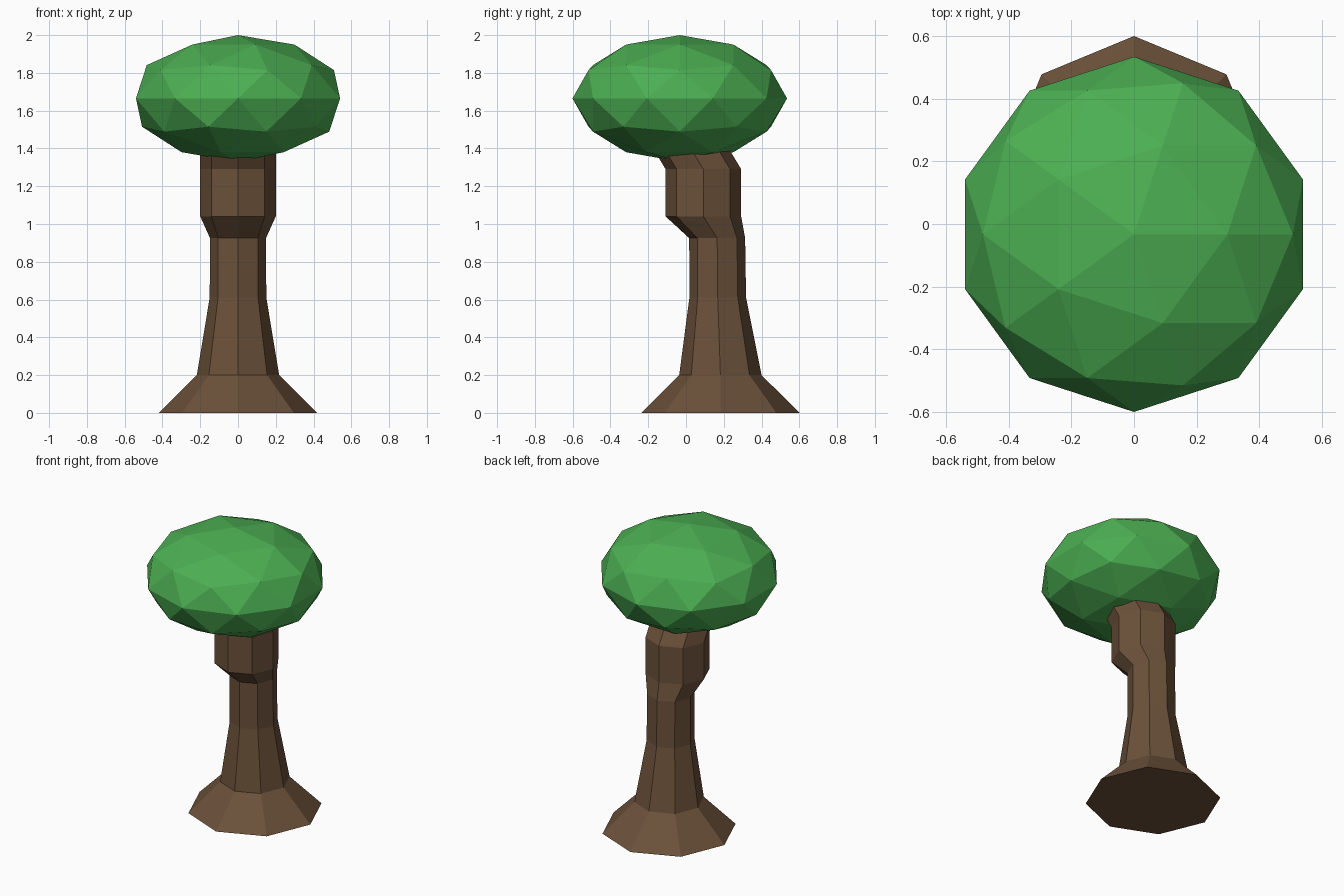
import bpy
import bmesh
from math import cos, sin, pi
from mathutils import Matrix

cube = bpy.data.objects.get("Cube")
if cube:
    bpy.data.objects.remove(cube, do_unlink=True)


def make_material(name, rgb):
    mat = bpy.data.materials.new(name)
    mat.use_nodes = True
    mat.diffuse_color = (*rgb, 1)
    bsdf = mat.node_tree.nodes["Principled BSDF"]
    bsdf.inputs["Base Color"].default_value = (*rgb, 1)
    bsdf.inputs["Roughness"].default_value = 0.9
    return mat


def make_object(name, bm, mat):
    bmesh.ops.recalc_face_normals(bm, faces=bm.faces)
    mesh = bpy.data.meshes.new(name)
    bm.to_mesh(mesh)
    bm.free()
    mesh.materials.append(mat)
    obj = bpy.data.objects.new(name, mesh)
    bpy.context.collection.objects.link(obj)
    return obj


bark = make_material("bark brown", (0.147, 0.082, 0.042))
leaf = make_material("leaf green", (0.072, 0.43, 0.085))

# Trunk: stacked octagonal rings (height, radius, y centre), bending forward
SIDES = 8
rings = [
    (0.0, 0.418, 0.183),
    (0.2, 0.218, 0.182),
    (0.61, 0.15, 0.168),
    (0.925, 0.148, 0.165),
    (1.04, 0.2, 0.092),
    (1.29, 0.2, 0.092),
    (1.46, 0.2, -0.01),
]
bm = bmesh.new()
loops = []
for z, r, cy in rings:
    angles = [2 * pi * i / SIDES for i in range(SIDES)]
    loops.append([bm.verts.new((r * cos(a), cy + r * sin(a), z)) for a in angles])
for low, high in zip(loops, loops[1:]):
    for i in range(SIDES):
        j = (i + 1) % SIDES
        bm.faces.new((low[i], low[j], high[j], high[i]))
bm.faces.new(loops[0])
bm.faces.new(loops[-1])
make_object("trunk", bm, bark)

# Canopy: flattened faceted ball
bm = bmesh.new()
bmesh.ops.create_icosphere(bm, subdivisions=2, radius=1)
bmesh.ops.transform(
    bm,
    matrix=Matrix.Translation((0, -0.033, 1.665)) @ Matrix.Diagonal((0.568, 0.568, 0.335, 1)),
    verts=bm.verts,
)
make_object("canopy", bm, leaf)
